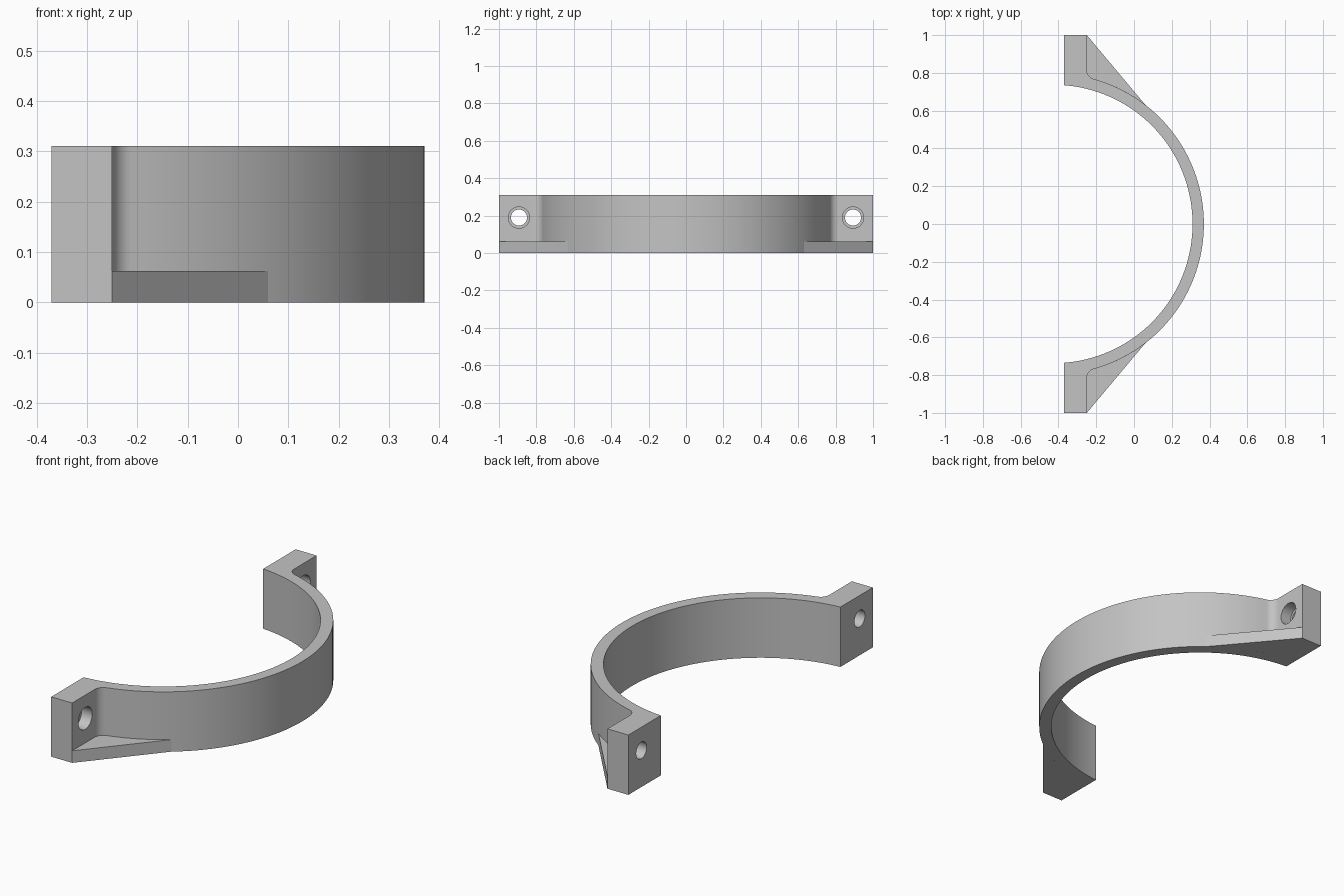
import bpy, bmesh
from math import sin, cos, atan2, sqrt, pi, radians

cube = bpy.data.objects.get("Cube")
if cube:
    bpy.data.objects.remove(cube, do_unlink=True)

# Main dimensions
HEIGHT, GUSSET_H = 0.31, 0.0625
CX, R_IN, R_OUT = -0.427, 0.737, 0.797     # band circle, centred on y = 0
X_BACK, X_LUG, Y_END = -0.37, -0.25, 1.0   # lug faces
FILLET = 0.05
HOLE_Y, HOLE_Z = 0.893, 0.19

steel = bpy.data.materials.new("plain_grey")
steel.use_nodes = True
GREY = (0.55, 0.55, 0.55, 1)
steel.diffuse_color = GREY
steel.node_tree.nodes["Principled BSDF"].inputs["Base Color"].default_value = GREY


def arc(cx, cy, r, a0, a1, n):
    return [(cx + r * cos(a0 + (a1 - a0) * i / n),
             cy + r * sin(a0 + (a1 - a0) * i / n)) for i in range(n + 1)]


def mirrored(points):
    return [(x, -y) for x, y in reversed(points)]


def extrude(name, outline, height):
    bm = bmesh.new()
    face = bm.faces.new([bm.verts.new((x, y, 0)) for x, y in outline])
    top = bmesh.ops.extrude_face_region(bm, geom=[face])["geom"]
    bmesh.ops.translate(bm, vec=(0, 0, height),
                        verts=[v for v in top if isinstance(v, bmesh.types.BMVert)])
    bmesh.ops.recalc_face_normals(bm, faces=bm.faces)
    mesh = bpy.data.meshes.new(name)
    bm.to_mesh(mesh)
    bm.free()
    mesh.materials.append(steel)
    obj = bpy.data.objects.new(name, mesh)
    bpy.context.collection.objects.link(obj)
    return obj


def select(obj):
    bpy.ops.object.select_all(action="DESELECT")
    obj.select_set(True)
    bpy.context.view_layer.objects.active = obj


def drill(obj, x0, x1, y, radius):
    bpy.ops.mesh.primitive_cylinder_add(vertices=40, radius=radius, depth=x1 - x0,
                                        location=((x0 + x1) / 2, y, HOLE_Z),
                                        rotation=(0, pi / 2, 0))
    cutter = bpy.context.object
    cutter.name = "hole_cutter"
    cutter.hide_render = True
    cutter.data.materials.append(steel)
    select(obj)
    mod = obj.modifiers.new("hole", "BOOLEAN")
    mod.operation, mod.solver, mod.object = "DIFFERENCE", "EXACT", cutter
    bpy.ops.object.modifier_apply(modifier=mod.name)
    bpy.data.objects.remove(cutter, do_unlink=True)


# Fillet between the lug and the outside of the band
fx = X_LUG + FILLET
fy = sqrt((R_OUT + FILLET) ** 2 - (fx - CX) ** 2)
tangent = atan2(fy, fx - CX)
fillet = arc(fx, fy, FILLET, pi, pi + tangent, 10)

# Half-ring band with a lug at each end
a_in = atan2(sqrt(R_IN ** 2 - (X_BACK - CX) ** 2), X_BACK - CX)
upper = [(X_BACK, Y_END), (X_LUG, Y_END)] + fillet
outer = arc(CX, 0, R_OUT, tangent, -tangent, 72)[1:-1]
inner = arc(CX, 0, R_IN, -a_in, a_in, 72)
band = extrude("clamp_band", upper + outer + mirrored(upper) + inner, HEIGHT)

# Stepped bolt holes, wider on the outer face of the lug
for side in (1, -1):
    drill(band, X_BACK - 0.1, X_LUG + 0.1, side * HOLE_Y, 0.043)
    drill(band, X_LUG - 0.06, X_LUG + 0.1, side * HOLE_Y, 0.057)

# Low triangular gussets between lug and band
x_tip = 0.06
tip = atan2(sqrt(R_OUT ** 2 - (x_tip - CX) ** 2), x_tip - CX)
gusset = [(X_LUG, Y_END)] + fillet + arc(CX, 0, R_OUT, tangent, tip, 16)[1:]
parts = [band, extrude("left_rear_gusset", gusset, GUSSET_H),
         extrude("right_front_gusset", mirrored(gusset), GUSSET_H)]
parts[1].name, parts[2].name = "rear_gusset", "front_gusset"

for part in parts:
    select(part)
    bpy.ops.object.shade_smooth_by_angle(angle=radians(30))
